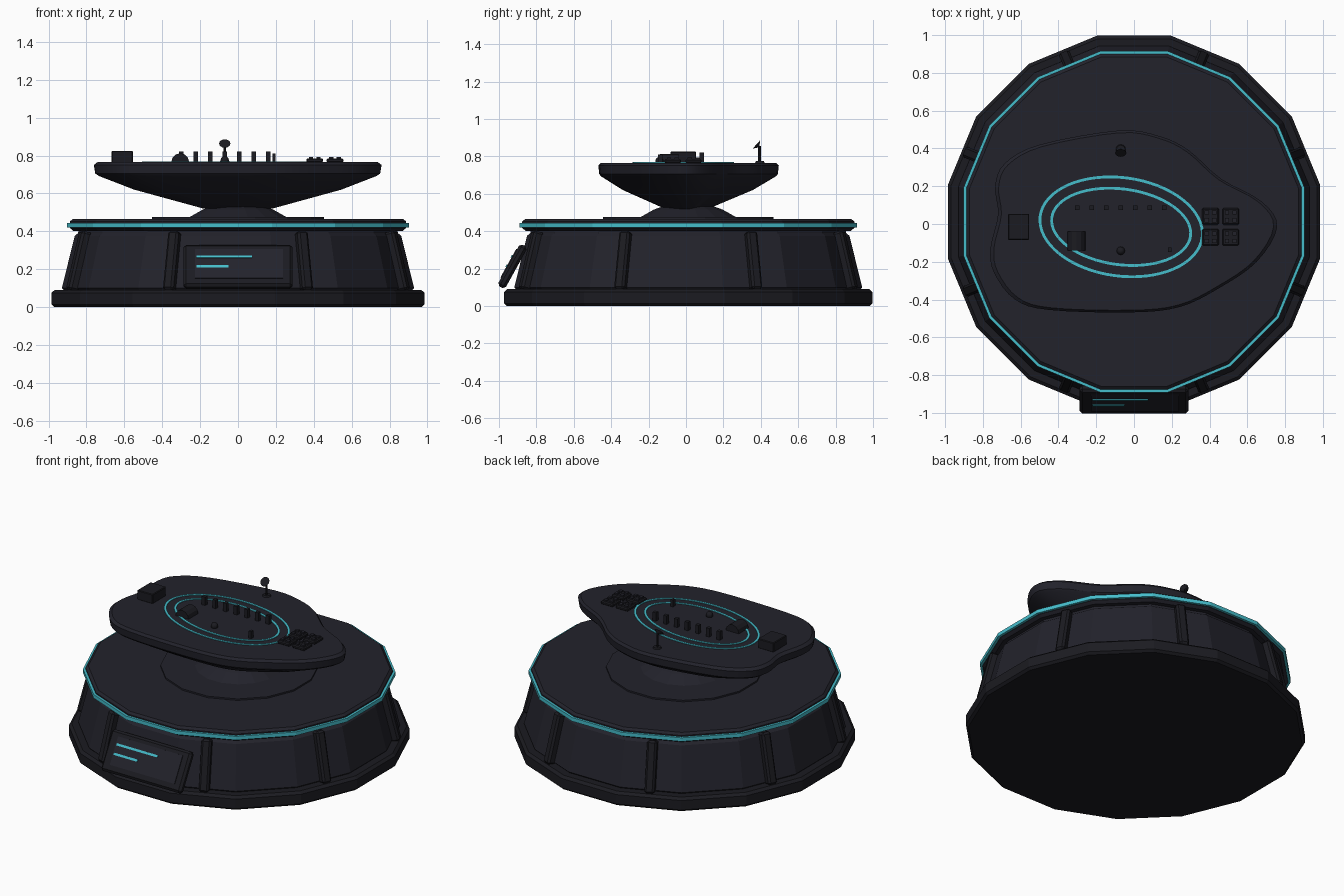
import bpy, bmesh, math
from mathutils import Vector, Matrix

cube = bpy.data.objects.get("Cube")
if cube:
    bpy.data.objects.remove(cube, do_unlink=True)


def material(name, rgb):
    m = bpy.data.materials.new(name)
    m.use_nodes = True
    m.diffuse_color = (*rgb, 1)
    m.node_tree.nodes["Principled BSDF"].inputs["Base Color"].default_value = (*rgb, 1)
    return m


BODY = material("dark slate", (0.016, 0.016, 0.024))
TRIM = material("near black", (0.011, 0.011, 0.015))
GLOW = material("cyan glow", (0.06, 0.51, 0.6))
CY = 0.012          # centre of the round base in y
TOP = 0.765         # height of the console surface


def finish(name, bm, mat):
    bmesh.ops.recalc_face_normals(bm, faces=bm.faces)
    me = bpy.data.meshes.new(name)
    bm.to_mesh(me)
    bm.free()
    me.materials.append(mat)
    ob = bpy.data.objects.new(name, me)
    bpy.context.collection.objects.link(ob)
    return ob


def loft(name, rings, mat, loop=False):
    """Skin a stack of rings; cap the ends, or join last to first."""
    bm = bmesh.new()
    vs = [[bm.verts.new(p) for p in r] for r in rings]
    n = len(vs[0])
    pairs = list(zip(vs, vs[1:])) + ([(vs[-1], vs[0])] if loop else [])
    for a, b in pairs:
        for i in range(n):
            j = (i + 1) % n
            bm.faces.new((a[i], a[j], b[j], b[i]))
    if not loop:
        bm.faces.new(vs[0])
        bm.faces.new(vs[-1])
    return finish(name, bm, mat)


def lathe(name, profile, mat, loop=False, sides=16):
    """Profile of (flat-to-centre distance, height), flats facing the axes."""
    step = 2 * math.pi / sides
    rings = [[(a / math.cos(step / 2) * math.cos((i + .5) * step),
               CY + a / math.cos(step / 2) * math.sin((i + .5) * step), z)
              for i in range(sides)] for a, z in profile]
    return loft(name, rings, mat, loop)


def box(name, size, matrix, mat, bevel=0.0):
    bm = bmesh.new()
    bmesh.ops.create_cube(bm, size=1, matrix=Matrix.Diagonal((*size, 1)))
    if bevel:
        bmesh.ops.bevel(bm, geom=bm.edges[:], offset=bevel, segments=1, affect='EDGES')
    bm.transform(matrix)
    return finish(name, bm, mat)


def at(x, y, z):
    return Matrix.Translation((x, y, z))


def cone(name, r1, r2, depth, matrix, mat, sides=12):
    bm = bmesh.new()
    bmesh.ops.create_cone(bm, cap_ends=True, segments=sides, radius1=r1,
                          radius2=r2, depth=depth, matrix=matrix)
    return finish(name, bm, mat)


# Round stepped base
lathe("base_plinth", [(.97, 0), (.985, .014), (.985, .075), (.968, .09)], TRIM)
lathe("base_wall", [(.915, .085), (.93, .1), (.862, .375), (.845, .39), (.84, .41)], BODY)
lathe("deck", [(.87, .402), (.888, .418), (.888, .452), (.872, .465)], BODY)
lathe("deck_light", [(.885, .42), (.903, .42), (.903, .444), (.885, .444)], GLOW, True)
lathe("deck_step", [(.455, .46), (.455, .475)], BODY)
lathe("pedestal", [(.265, .47), (.185, .515), (.13, .535)], BODY)

# Eight leaning ribs on the wall
for k in range(8):
    spin = Matrix.Rotation(math.radians(22.5 + 45 * k), 4, 'Z')
    lean = Matrix.Rotation(math.radians(-14), 4, 'Y')
    box(f"wall_rib_{k + 1}", (.06, .06, .32),
        at(0, CY, 0) @ spin @ at(.908, 0, .242) @ lean, TRIM, .012)

# Tilted front panel with two light bars
tilt = at(0, -.928, .212) @ Matrix.Rotation(math.radians(-29), 4, 'X')
box("front_panel", (.575, .046, .255), tilt, TRIM, .014)
box("front_panel_face", (.465, .006, .175), tilt @ at(.005, -.0245, .005), BODY)
for name, x0, x1, z in (("upper", -.22, .075, .045), ("lower", -.22, -.05, -.013)):
    box(f"panel_bar_{name}", (x1 - x0, .006, .014),
        tilt @ at((x0 + x1) / 2, -.029, z), GLOW)

# Free-form console top: smooth closed outline through a few points
OUTLINE = [(-.08, .495), (-.5, .42), (-.685, .32), (-.735, .2), (-.72, .05), (-.76, -.13),
           (-.74, -.26), (-.63, -.4), (-.45, -.455), (-.02, -.468), (.24, -.44),
           (.45, -.34), (.65, -.2), (.758, -.015), (.675, .12), (.46, .24),
           (.29, .39), (.135, .465)]


def smooth_loop(points, steps=4):
    pts = [Vector(p) for p in points]
    n, out = len(pts), []
    for i in range(n):
        a, b, c, d = (pts[(i + k) % n] for k in (-1, 0, 1, 2))
        for s in range(steps):
            t = s / steps
            out.append(.5 * (2 * b + (c - a) * t + (2 * a - 5 * b + 4 * c - d) * t ** 2
                             + (3 * b - a - 3 * c + d) * t ** 3))
    return out


outline = smooth_loop(OUTLINE)
layers = [(.24, .52), (.72, .62), (.965, .692), (.99, .705), (1, .75), (.975, TOP)]
console = loft("console_top", [[(p.x * s, p.y * s, z) for p in outline]
                               for s, z in layers], BODY)


# Two tilted oval light strips
def oval(name, a, b, width=.015):
    turn = Matrix.Rotation(math.radians(-7.5), 4, 'Z')
    rings = []
    for off, z in ((0, TOP - .002), (0, TOP + .004), (-width, TOP + .004), (-width, TOP - .002)):
        rings.append([at(-.068, -.015, z) @ turn
                      @ Vector(((a + off) * math.cos(t), (b + off) * math.sin(t), 0))
                      for t in (2 * math.pi * i / 64 for i in range(64))])
    return loft(name, rings, GLOW, True)


oval("outer_light_oval", .44, .268)
oval("inner_light_oval", .378, .208)

# Console fittings
box("side_box", (.112, .138, .062), at(-.611, -.015, TOP + .029), TRIM, .004)
cone("roller", .047, .047, .1, at(-.305, -.09, TOP)
     @ Matrix.Rotation(math.pi / 2, 4, 'X'), TRIM)
for k in range(7):
    box(f"lever_{k + 1}", (.024, .024, .06), at(-.3 + .0767 * k, .085, TOP + .025), TRIM)
box("single_lever", (.018, .024, .05), at(.19, -.137, TOP + .02), TRIM)

# Four key pads with four keys each
for px in (.405, .512):
    for py in (.04, -.07):
        box("key_pad", (.088, .088, .022), at(px, py, TOP + .009), TRIM, .006)
        for dx in (-.02, .02):
            for dy in (-.02, .02):
                box("key", (.022, .022, .012), at(px + dx, py + dy, TOP + .022), BODY)

# Small dish on a stem, and a round knob
cone("dish_foot", .027, .022, .01, at(-.07, .395, TOP + .004), TRIM)
cone("dish_stem", .007, .007, .09, at(-.07, .393, TOP + .045), TRIM, 8)
cone("dish", .008, .03, .016, at(-.07, .382, TOP + .093)
     @ Matrix.Rotation(math.radians(48), 4, 'X'), TRIM)
bm = bmesh.new()
bmesh.ops.create_uvsphere(bm, u_segments=12, v_segments=8, radius=.022,
                          matrix=at(-.07, -.142, TOP + .01))
knob = finish("knob", bm, TRIM)

# Smooth shading on the rounded parts
bpy.ops.object.select_all(action='DESELECT')
for ob in (console, knob):
    ob.select_set(True)
bpy.context.view_layer.objects.active = console
bpy.ops.object.shade_smooth_by_angle(angle=math.radians(25))
